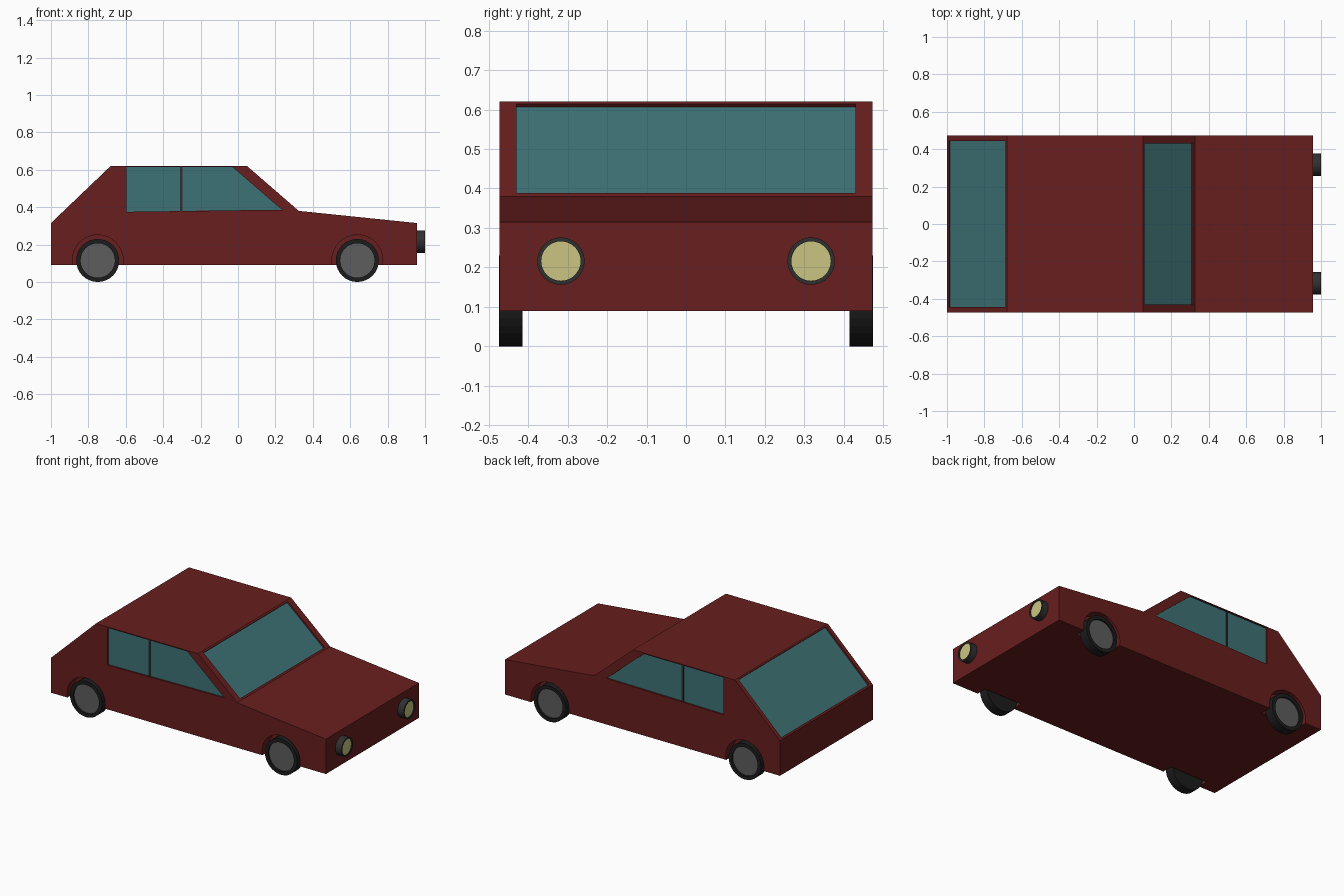
import bpy, bmesh, math
from mathutils import Vector, Matrix

if "Cube" in bpy.data.objects:
    bpy.data.objects.remove(bpy.data.objects["Cube"])

HALF = 0.473
AXLES = (-0.75, 0.638)


def material(name, r, g, b):
    m = bpy.data.materials.new(name)
    m.diffuse_color = (r, g, b, 1)
    m.use_nodes = True
    m.node_tree.nodes["Principled BSDF"].inputs["Base Color"].default_value = m.diffuse_color
    return m


RED = material("red_paint", 0.14, 0.013, 0.013)
GLASS = material("teal_glass", 0.048, 0.17, 0.18)
RUBBER = material("black_rubber", 0.012, 0.012, 0.012)
HUB = material("grey_metal", 0.11, 0.11, 0.11)
TRIM = material("dark_trim", 0.03, 0.03, 0.03)
LENS = material("yellow_lens", 0.6, 0.56, 0.22)


def make_object(name, bm, *mats):
    bmesh.ops.recalc_face_normals(bm, faces=bm.faces)
    me = bpy.data.meshes.new(name)
    bm.to_mesh(me)
    bm.free()
    for m in mats:
        me.materials.append(m)
    ob = bpy.data.objects.new(name, me)
    bpy.context.collection.objects.link(ob)
    return ob


def add_prism(bm, profile, y0, y1):
    """Side profile (x, z) extruded across the car."""
    face = bm.faces.new([bm.verts.new((x, y0, z)) for x, z in profile])
    ext = bmesh.ops.extrude_face_region(bm, geom=[face])["geom"]
    bmesh.ops.translate(bm, vec=(0, y1 - y0, 0),
                        verts=[v for v in ext if isinstance(v, bmesh.types.BMVert)])


def prism(name, profile, y0, y1, mat):
    bm = bmesh.new()
    add_prism(bm, profile, y0, y1)
    return make_object(name, bm, mat)


def slope_slab(a, b, t0, t1, inner, outer):
    """Thin quad along a sloped roof edge, between two offsets from it."""
    a, b = Vector(a), Vector(b)
    d = b - a
    n = Vector((-d.y, d.x)).normalized()
    if n.y < 0:
        n = -n
    p, q = a + d * t0, a + d * t1
    return [p + n * inner, q + n * inner, q + n * outer, p + n * outer]


def disc_part(name, centre, direction, radius, depth, inset, sink, side_mat, face_mat):
    """Cylinder whose outer cap carries a sunken, differently coloured disc."""
    bm = bmesh.new()
    bmesh.ops.create_cone(bm, cap_ends=True, segments=32, radius1=radius,
                          radius2=radius, depth=depth)
    bm.normal_update()
    cap = max(bm.faces, key=lambda f: f.calc_center_median().z)
    bmesh.ops.inset_region(bm, faces=[cap], thickness=inset, use_even_offset=True)
    ext = bmesh.ops.extrude_face_region(bm, geom=[cap])["geom"]
    bmesh.ops.delete(bm, geom=[cap], context='FACES_ONLY')
    bmesh.ops.translate(bm, vec=(0, 0, -sink),
                        verts=[v for v in ext if isinstance(v, bmesh.types.BMVert)])
    for f in ext:
        if isinstance(f, bmesh.types.BMFace):
            f.material_index = 1
    rot = Vector((0, 0, 1)).rotation_difference(Vector(direction)).to_matrix().to_4x4()
    bmesh.ops.transform(bm, matrix=Matrix.Translation(centre) @ rot, verts=bm.verts)
    return make_object(name, bm, side_mat, face_mat)


# Body shell
hood_base, roof_front = (0.325, 0.38), (0.047, 0.621)
roof_back, tail_top = (-0.68, 0.621), (-1.0, 0.315)
body = prism("body", [(-1, 0.09), (0.957, 0.09), (0.957, 0.315), hood_base,
                      roof_front, roof_back, tail_top], -HALF, HALF, RED)

# Window recesses and wheel arches cut from the shell
DEPTH = 0.012
windscreen = (roof_front, hood_base, 0.03, 0.965)
rear_screen = (roof_back, tail_top, 0.02, 0.97)
side_opening = [(-0.597, 0.375), (0.235, 0.386), (-0.03, 0.615), (-0.597, 0.615)]
bm = bmesh.new()
add_prism(bm, slope_slab(*windscreen, -DEPTH, 0.05), -0.43, 0.43)
add_prism(bm, slope_slab(*rear_screen, -DEPTH, 0.05), -0.445, 0.445)
for s in (-1, 1):
    add_prism(bm, side_opening, s * (HALF - DEPTH), s * 0.6)
    for x in AXLES:
        ring = [(x + 0.136 * math.cos(i * math.tau / 32),
                 0.116 + 0.136 * math.sin(i * math.tau / 32)) for i in range(32)]
        add_prism(bm, ring, s * 0.405, s * 0.6)
cutter = make_object("cutter", bm, RED)
cutter.hide_render = True
mod = body.modifiers.new("openings", 'BOOLEAN')
mod.operation, mod.solver, mod.object = 'DIFFERENCE', 'EXACT', cutter
bpy.context.view_layer.objects.active = body
bpy.ops.object.modifier_apply(modifier=mod.name)
bpy.data.objects.remove(cutter)

# Front and rear glass
prism("windscreen", slope_slab(*windscreen, -DEPTH - 0.003, -DEPTH + 0.002), -0.43, 0.43, GLASS)
prism("rear_window", slope_slab(*rear_screen, -DEPTH - 0.003, -DEPTH + 0.002), -0.445, 0.445, GLASS)

for s, side in ((-1, "right"), (1, "left")):
    # Side glass and door pillar
    y0, y1 = s * (HALF - DEPTH - 0.003), s * (HALF - DEPTH + 0.002)
    prism(f"{side}_front_window", [(-0.298, 0.38), (0.235, 0.386), (-0.03, 0.615),
                                   (-0.298, 0.615)], y0, y1, GLASS)
    prism(f"{side}_rear_window", [(-0.597, 0.375), (-0.31, 0.379), (-0.31, 0.615),
                                  (-0.597, 0.615)], y0, y1, GLASS)
    prism(f"{side}_pillar", [(-0.31, 0.379), (-0.298, 0.379), (-0.298, 0.615),
                             (-0.31, 0.615)], y0, s * (HALF - 0.004), TRIM)
    # Wheels
    for x, end in zip(AXLES, ("rear", "front")):
        disc_part(f"{side}_{end}_wheel", (x, s * 0.444, 0.115), (0, s, 0),
                  0.115, 0.06, 0.023, 0.01, RUBBER, HUB)
    # Headlights
    disc_part(f"{side}_headlight", (0.977, s * 0.317, 0.216), (1, 0, 0),
              0.06, 0.046, 0.01, 0.006, TRIM, LENS)
